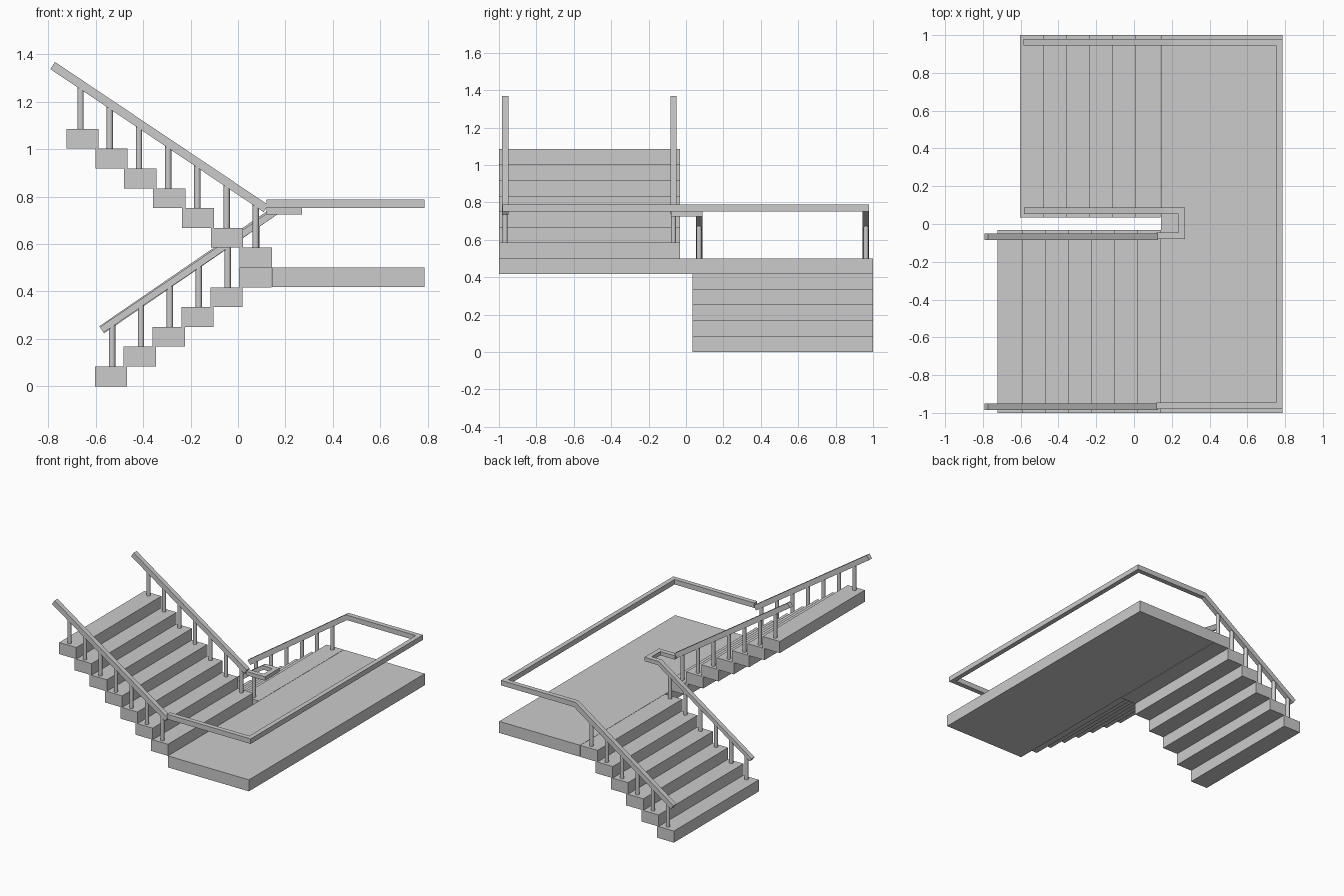
import bpy, bmesh
from mathutils import Vector

if "Cube" in bpy.data.objects:
    bpy.data.objects.remove(bpy.data.objects["Cube"])

RISE, RUN, TREAD = 0.0835, 0.1218, 0.136


def finish(name, bm):
    bmesh.ops.recalc_face_normals(bm, faces=bm.faces)
    me = bpy.data.meshes.new(name)
    bm.to_mesh(me)
    bm.free()
    ob = bpy.data.objects.new(name, me)
    bpy.context.collection.objects.link(ob)
    return ob


def box(name, lo, hi):
    bm = bmesh.new()
    bmesh.ops.create_cube(bm, size=1)
    for v in bm.verts:
        v.co = [(a + b) / 2 + c * (b - a) for a, b, c in zip(lo, hi, v.co)]
    return finish(name, bm)


def post(name, x, y, z0, z1, r=0.0135):
    bm = bmesh.new()
    bmesh.ops.create_cone(bm, cap_ends=True, segments=16, radius1=r, radius2=r, depth=z1 - z0)
    bmesh.ops.translate(bm, verts=bm.verts, vec=(x, y, (z0 + z1) / 2))
    for f in bm.faces:
        f.smooth = len(f.verts) == 4
    for e in bm.edges:
        e.smooth = all(len(f.verts) == 4 for f in e.link_faces)
    return finish(name, bm)


def rail(name, pts, w=0.034, h=0.036):
    """Sweep a rectangle along a polyline with mitred corners."""
    pts = [Vector(p) for p in pts]
    dirs = [(b - a).normalized() for a, b in zip(pts, pts[1:])]
    side = dirs[0].cross(Vector((0, 0, 1))).normalized()
    up = side.cross(dirs[0])
    ring = [pts[0] + side * (a * w / 2) + up * (b * h / 2)
            for a, b in ((-1, -1), (1, -1), (1, 1), (-1, 1))]
    bm = bmesh.new()
    prev = [bm.verts.new(p) for p in ring]
    bm.faces.new(prev)
    for i, d in enumerate(dirs):
        n = (d + dirs[min(i + 1, len(dirs) - 1)]).normalized()
        ring = [p + d * ((pts[i + 1] - p).dot(n) / d.dot(n)) for p in ring]
        cur = [bm.verts.new(p) for p in ring]
        for k in range(4):
            j = (k + 1) % 4
            bm.faces.new((prev[k], prev[j], cur[j], cur[k]))
        prev = cur
    bm.faces.new(prev)
    return finish(name, bm)


def lower_z(x):
    return 0.238 + 0.683 * (x + 0.575)


def upper_z(x):
    return 0.75 - 0.67 * (x - 0.118)


# Landing between the flights
box("landing", (0.143, -1, 0.418), (0.787, 1, 0.501))

# Lower flight, rising towards the landing
for i in range(6):
    x, z = -0.604 + i * RUN, i * RISE
    box(f"lower_step_{i}", (x, 0.035, z), (x + TREAD, 1, z + RISE))
    px = -0.531 + i * RUN
    for side, y in (("inner", 0.07), ("outer", 0.962)):
        post(f"lower_{side}_post_{i}", px, y, z + RISE, lower_z(px))

# Upper flight, rising back away from the landing
for i in range(7):
    x, z = 0.143 - i * RUN, 0.501 + i * RISE
    box(f"upper_step_{i}", (x - TREAD, -1, z), (x, -0.032, z + RISE))
    px = 0.075 - i * 0.1232
    for side, y in (("inner", -0.067), ("outer", -0.967)):
        post(f"upper_{side}_post_{i}", px, y, z + RISE, upper_z(px))

# Outer handrail: up the lower flight and around the landing
rail("outer_handrail", [(-0.575, 0.962, lower_z(-0.575)), (0.2, 0.962, 0.77),
                        (0.77, 0.962, 0.77), (0.77, -0.963, 0.77), (0.12, -0.963, 0.77)])

# Inner handrail with the U-turn between flights
rail("inner_handrail", [(-0.575, 0.07, lower_z(-0.575)), (0.16, 0.07, 0.738),
                        (0.253, 0.07, 0.738), (0.253, -0.062, 0.738), (0.12, -0.062, 0.738)], h=0.028)

# Upper handrails
for side, y in (("inner", -0.067), ("outer", -0.967)):
    rail(f"upper_{side}_handrail", [(-0.782, y, upper_z(-0.782)), (0.118, y, 0.75)])
